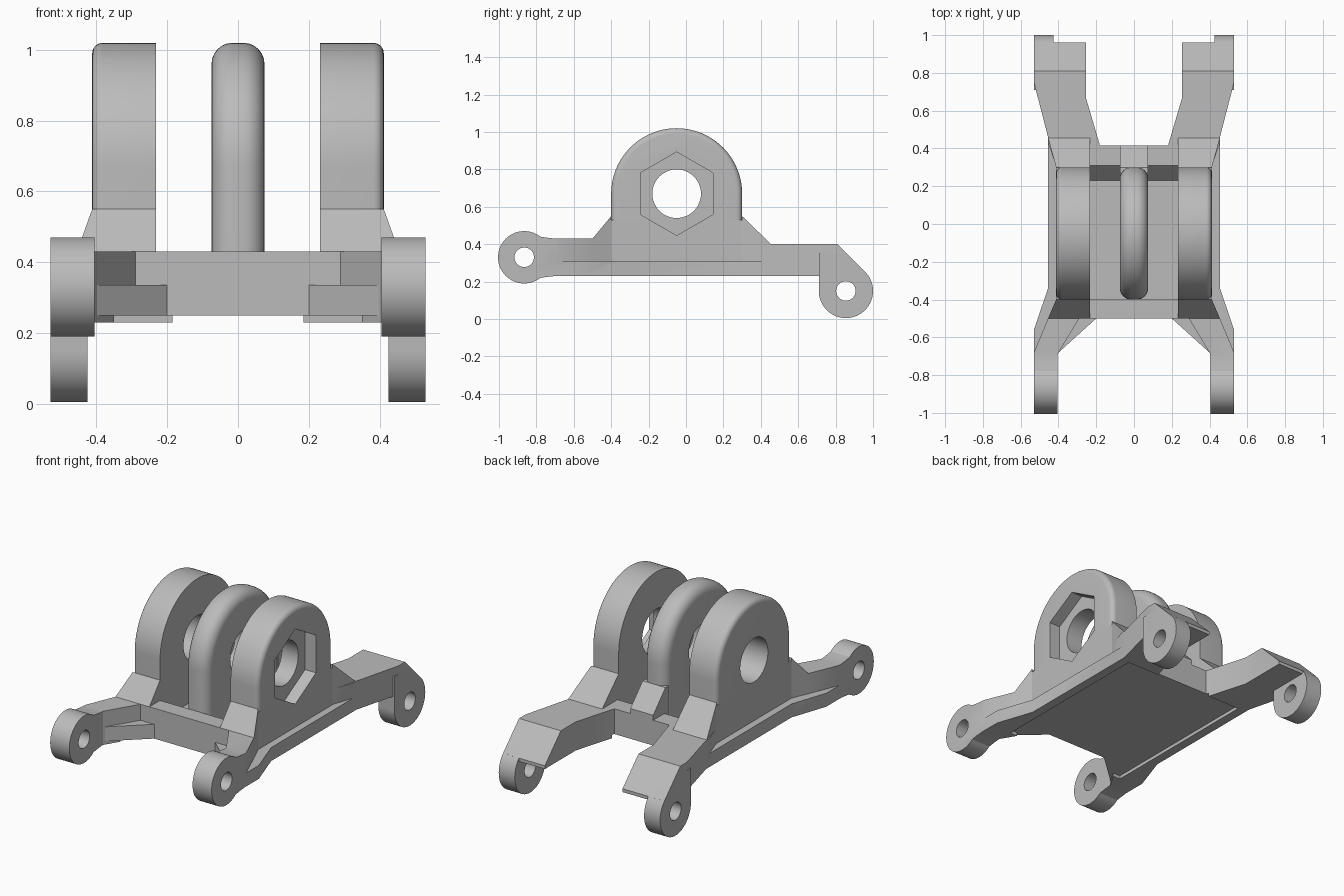
import bpy, bmesh, math
from mathutils import Vector

if "Cube" in bpy.data.objects:
    bpy.data.objects.remove(bpy.data.objects["Cube"])

grey = bpy.data.materials.new("plain_grey")
grey.use_nodes = True
COLOUR = (0.5, 0.5, 0.5, 1)
grey.diffuse_color = COLOUR
grey.node_tree.nodes["Principled BSDF"].inputs["Base Color"].default_value = COLOUR
parts = []


def finish(name, bm):
    bmesh.ops.recalc_face_normals(bm, faces=bm.faces)
    mesh = bpy.data.meshes.new(name)
    bm.to_mesh(mesh)
    bm.free()
    mesh.materials.append(grey)
    obj = bpy.data.objects.new(name, mesh)
    bpy.context.collection.objects.link(obj)
    parts.append(obj)
    return obj


def prism(name, outline, low, high, axis="x", round_edge=0, both=False):
    """Extrude an outline along x (points are y, z) or z (points are x, y)."""
    bm = bmesh.new()
    place = (lambda p: (low, *p)) if axis == "x" else (lambda p: (*p, low))
    step = Vector((high - low, 0, 0) if axis == "x" else (0, 0, high - low))
    face = bm.faces.new([bm.verts.new(place(p)) for p in outline])
    top = bmesh.ops.extrude_face_region(bm, geom=[face])["geom"]
    bmesh.ops.translate(bm, vec=step, verts=[v for v in top if isinstance(v, bmesh.types.BMVert)])
    if round_edge:
        floor = min(p[1] for p in outline)
        ends = (low, high) if both else (high,)
        rim = [e for e in bm.edges
               if any(all(abs(v.co.x - x) < 1e-4 for v in e.verts) for x in ends)
               and any(v.co.z > floor + 1e-4 for v in e.verts)]
        bmesh.ops.bevel(bm, geom=rim, offset=round_edge, segments=6, profile=0.5, affect="EDGES")
    return finish(name, bm)


def hull(name, points):
    bm = bmesh.new()
    for p in points:
        bm.verts.new(p)
    bmesh.ops.convex_hull(bm, input=bm.verts)
    return finish(name, bm)


def boolean(obj, other, operation="DIFFERENCE"):
    mod = obj.modifiers.new("cut", "BOOLEAN")
    mod.operation, mod.solver, mod.object = operation, "EXACT", other
    graph = bpy.context.evaluated_depsgraph_get()
    mesh = bpy.data.meshes.new_from_object(obj.evaluated_get(graph))
    obj.modifiers.clear()
    obj.data = mesh
    parts.remove(other)
    bpy.data.objects.remove(other)


def arc(cy, cz, r, start, end, n=40):
    angles = [math.radians(start + (end - start) * i / n) for i in range(n + 1)]
    return [(cy + r * math.cos(a), cz + r * math.sin(a)) for a in angles]


def drill(obj, cy, cz, r, low=-0.7, high=0.7, n=48, turn=0):
    boolean(obj, prism("hole_cutter", arc(cy, cz, r, turn, turn + 360, n)[:-1], low, high))


def rect(a0, b0, a1, b1):
    return [(a0, b0), (a1, b0), (a1, b1), (a0, b1)]


# Base frame with four arms: plan outline crossed with side profile
half = [(0.29, -0.5), (0.405, -0.69), (0.405, -1.1), (0.53, -1.1), (0.53, -0.56),
        (0.455, -0.34), (0.455, 0.46), (0.53, 0.75), (0.53, 1.1), (0.255, 1.1),
        (0.255, 0.67), (0.18, 0.415)]
plan = half + [(-x, y) for x, y in reversed(half)]
side = [(-0.7, 0.23), (0.96, 0.23), (0.96, 0.25), (0.81, 0.4), (0.31, 0.4),
        (0.23, 0.31), (-0.4, 0.31), (-0.4, 0.43), (-0.7, 0.43), (-0.745, 0.435)]
side += arc(-0.865, 0.33, 0.14, 52, 308) + [(-0.745, 0.225)]
base = prism("base_frame", side, -0.7, 0.7)
boolean(base, prism("plan_cutter", plan, -0.1, 1.1, "z"), "INTERSECT")

# Recessed underside and front pin holes
boolean(base, prism("underside_cutter", rect(-0.4, -0.6, 0.4, 0.43), 0.1, 0.25, "z"))
drill(base, -0.865, 0.33, 0.052)

# Ledge running along each flank
ledge = [(0.41, 0.3), (0.455, 0.43), (0.6, 0.43), (0.6, -0.68), (0.53, -0.68),
         (0.455, -0.5), (0.41, -0.4)]
for s in (-1, 1):
    boolean(base, prism("ledge_cutter", [(s * x, y) for x, y in ledge], 0.31, 0.8, "z"))


def ear_outline(floor):
    return [(-0.4, floor), (0.3, floor)] + arc(-0.05, 0.67, 0.35, 0, 180, 56)


for s, word in ((-1, "right"), (1, "left")):
    # Outer ear with rounded outer rim
    ear = prism(word + "_ear", ear_outline(0.53), s * 0.232, s * 0.412, round_edge=0.03)
    drill(ear, -0.05, 0.67, 0.13)
    if s > 0:
        drill(ear, -0.05, 0.67, 0.223, 0.34, 0.6, 6, 30)
    # Pedestal and flared ramps; the lower part of the bore stays clear
    post = prism(word + "_ear_post", rect(-0.4, 0.26, 0.3, 0.53), s * 0.232, s * 0.412)
    if s > 0:
        drill(post, -0.05, 0.67, 0.223, 0.34, 0.6, 6, 30)
    for end, y0, y1, z1 in (("front", -0.4, -0.5, 0.43), ("back", 0.3, 0.455, 0.4)):
        hull(f"{word}_{end}_ramp",
             [(s * 0.232, y0, 0.55), (s * 0.232, y1, z1), (s * 0.232, y0, 0.3),
              (s * 0.412, y0, 0.55), (s * 0.455, y1, z1), (s * 0.412, y0, 0.3),
              (s * 0.455, y1, 0.3), (s * 0.232, y1, 0.3)])
    # Web bracing the front arm
    web = [(0.2, -0.5), (0.41, -0.69), (0.41, -0.48), (0.2, -0.48)]
    prism(word + "_front_web", [(s * x, y) for x, y in web], 0.25, 0.335, "z")
    # Rear hanging lug
    lug_shape = arc(0.855, 0.15, 0.145, 180, 405) + [(0.86, 0.35), (0.71, 0.35)]
    lug = prism(word + "_rear_lug", lug_shape, s * 0.425, s * 0.53)
    drill(lug, 0.855, 0.15, 0.052)

# Centre ear with fully rounded rim and its rear ramp
centre = prism("centre_ear", ear_outline(0.28), -0.075, 0.075, round_edge=0.06, both=True)
drill(centre, -0.05, 0.67, 0.13)
hull("centre_ear_ramp", [(x, y, z) for x in (-0.075, 0.075)
                         for y, z in ((0.27, 0.55), (0.3, 0.55), (0.415, 0.43), (0.415, 0.3), (0.27, 0.3))])

# Smooth curved surfaces, keep hard edges
bpy.ops.object.select_all(action="DESELECT")
for obj in parts:
    obj.select_set(True)
bpy.context.view_layer.objects.active = base
bpy.ops.object.shade_smooth_by_angle(angle=math.radians(25))
